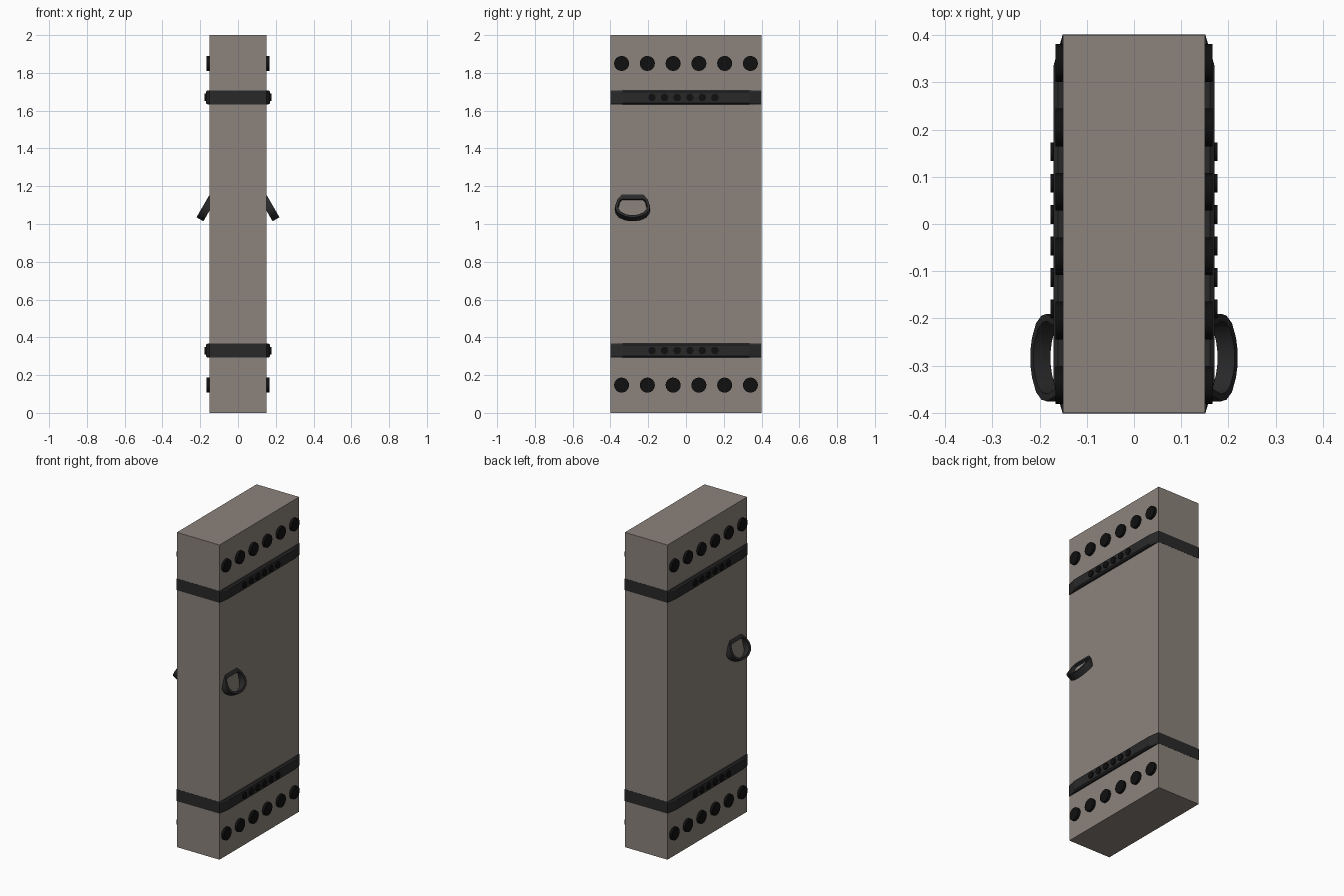
import bpy, bmesh, math
from mathutils import Matrix, Vector

if "Cube" in bpy.data.objects:
    bpy.data.objects.remove(bpy.data.objects["Cube"])


def material(name, rgb):
    m = bpy.data.materials.new(name)
    m.diffuse_color = (*rgb, 1)
    m.use_nodes = True
    m.node_tree.nodes["Principled BSDF"].inputs["Base Color"].default_value = m.diffuse_color
    return m


STONE = material("stone", (0.26, 0.225, 0.2))
IRON = material("iron", (0.022, 0.022, 0.023))
DARK = material("dark_iron", (0.005, 0.005, 0.005))


def finish(name, bm, mat, smooth=False):
    bmesh.ops.recalc_face_normals(bm, faces=bm.faces)
    me = bpy.data.meshes.new(name)
    bm.to_mesh(me)
    bm.free()
    me.materials.append(mat)
    ob = bpy.data.objects.new(name, me)
    bpy.context.collection.objects.link(ob)
    if smooth:
        bpy.ops.object.select_all(action='DESELECT')
        ob.select_set(True)
        bpy.context.view_layer.objects.active = ob
        bpy.ops.object.shade_smooth_by_angle(angle=math.radians(35))
    return ob


def bridge(bm, a, b):
    n = len(a)
    for i in range(n):
        j = (i + 1) % n
        bm.faces.new((a[i], a[j], b[j], b[i]))


# Door slab
bm = bmesh.new()
bmesh.ops.create_cube(bm, size=1, matrix=Matrix.Translation((0, 0, 1)) @ Matrix.Diagonal((0.3, 0.8, 2, 1)))
finish("door_slab", bm, STONE)


# Wrap-around straps: tapered toward the door edges, chamfered above and below
def strap(name, zc):
    bm = bmesh.new()
    loops = []
    for dz, x in ((-0.037, 0.161), (-0.03, 0.17), (0.03, 0.17), (0.037, 0.161)):
        ye, yi, xe = 0.401, 0.337, 0.151
        pts = [(xe, -ye), (x, -yi), (x, yi), (xe, ye),
               (-xe, ye), (-x, yi), (-x, -yi), (-xe, -ye)]
        loops.append([bm.verts.new((px, py, zc + dz)) for px, py in pts])
    for a, b in zip(loops, loops[1:]):
        bridge(bm, a, b)
    bm.faces.new(loops[0])
    bm.faces.new(loops[-1])
    finish(name, bm, IRON)


# Row of six studs passing through to both sides of the door
def studs(name, z, y0, y1, radius, reach):
    bm = bmesh.new()
    for i in range(6):
        y = y0 + (y1 - y0) * i / 5
        for side in (-1, 1):
            mat = Matrix.Translation((side * (reach - 0.02), y, z)) @ Matrix.Rotation(math.pi / 2, 4, 'Y')
            bmesh.ops.create_cone(bm, cap_ends=True, segments=16, radius1=radius,
                                  radius2=radius, depth=0.04, matrix=mat)
    finish(name, bm, DARK, True)


for label, zs, zb in (("lower", 0.33, 0.147), ("upper", 1.67, 1.85)):
    strap(label + "_strap", zs)
    studs(label + "_strap_rivets", zs, -0.18, 0.153, 0.02, 0.177)
    studs(label + "_studs", zb, -0.341, 0.341, 0.04, 0.166)


# D-shaped pull handles hanging out at thirty degrees
OUTER = [(0.057, 0), (0.08, 0.03), (0.0925, 0.07), (0.089, 0.092),
         (0.073, 0.115), (0.042, 0.132), (0.015, 0.139)]
INNER = [(0.055, 0.026), (0.067, 0.036), (0.077, 0.07), (0.074, 0.088),
         (0.061, 0.106), (0.036, 0.12), (0.013, 0.126)]


def handle(name, side):
    bm = bmesh.new()
    t = math.radians(30)
    down = Vector((math.sin(t), 0, -math.cos(t)))
    back = Vector((-math.cos(t), 0, -math.sin(t)))
    top = Vector((0.15, -0.283, 1.156))

    def loop(half, depth):
        full = half + [(-u, v) for u, v in reversed(half)]
        out = []
        for u, v in full:
            p = top + down * v + back * depth + Vector((0, u, 0))
            out.append(bm.verts.new((p.x * side, p.y, p.z)))
        return out

    rings = [loop(OUTER, 0), loop(OUTER, 0.042), loop(INNER, 0.042), loop(INNER, 0)]
    for i in range(4):
        bridge(bm, rings[i], rings[(i + 1) % 4])
    finish(name, bm, IRON, True)


handle("right_handle", 1)
handle("left_handle", -1)
